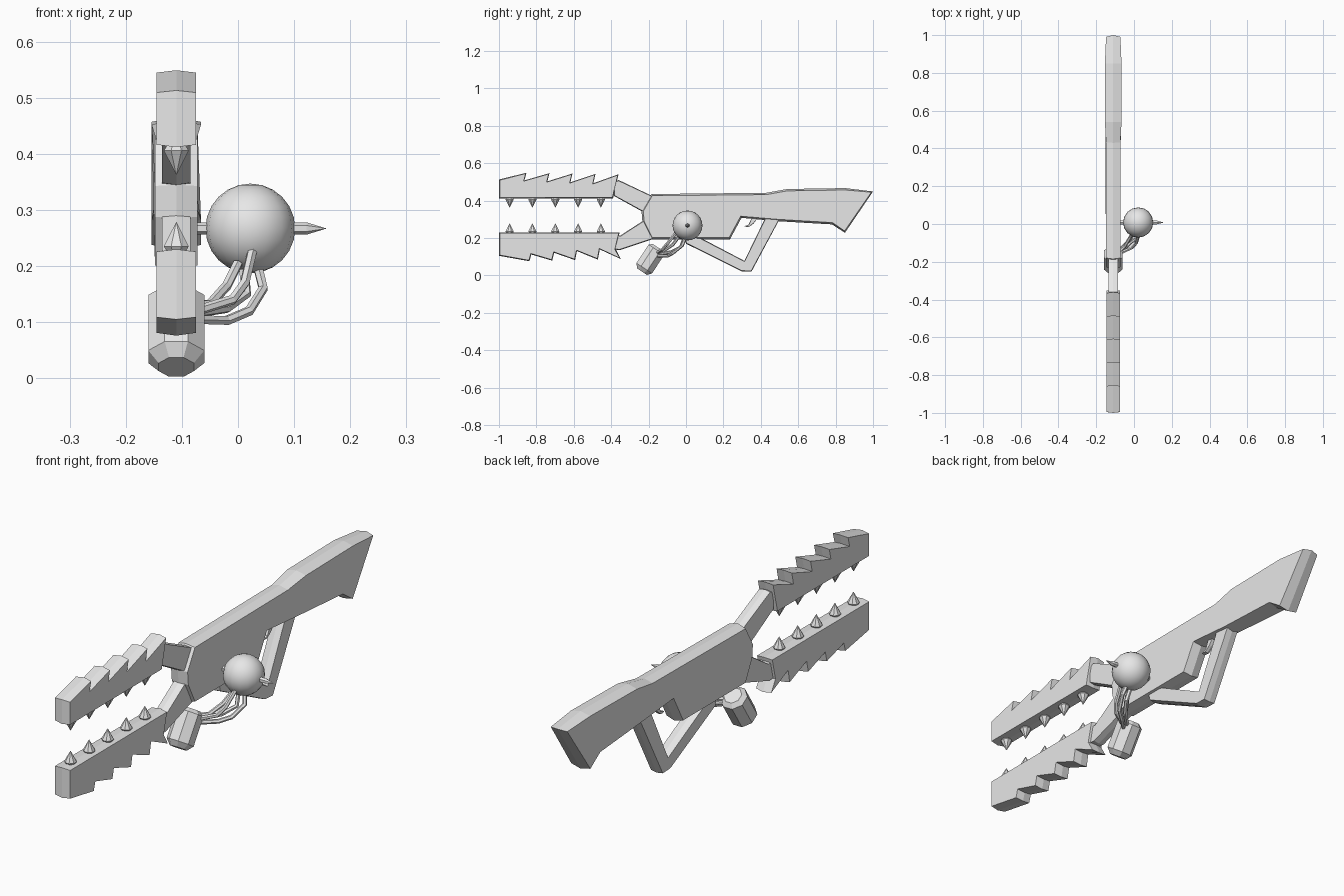
import bpy
import bmesh
import math
from mathutils import Vector

cube = bpy.data.objects.get("Cube")
if cube:
    bpy.data.objects.remove(cube, do_unlink=True)

MID = -0.11  # x of the weapon's centre plane

grey = bpy.data.materials.new("plain_grey")
grey.use_nodes = True
grey.diffuse_color = (0.8, 0.8, 0.8, 1)
bsdf = next(n for n in grey.node_tree.nodes if n.type == 'BSDF_PRINCIPLED')
bsdf.inputs["Base Color"].default_value = (0.8, 0.8, 0.8, 1)


def finish(name, bm):
    bmesh.ops.recalc_face_normals(bm, faces=bm.faces)
    mesh = bpy.data.meshes.new(name)
    bm.to_mesh(mesh)
    bm.free()
    mesh.materials.append(grey)
    obj = bpy.data.objects.new(name, mesh)
    bpy.context.collection.objects.link(obj)
    return obj


def plate(name, points, half, crown=0.006):
    """Slab from a (y, z) outline; the rim is crowned along the middle."""
    pts = [Vector(p) for p in points]
    n = len(pts)
    area = sum(pts[i - 1].cross(pts[i]) for i in range(n))
    turn = 1 if area > 0 else -1
    inner = []
    for i, p in enumerate(pts):
        a = (p - pts[i - 1]).normalized()
        b = (pts[(i + 1) % n] - p).normalized()
        normal = Vector((-a.y - b.y, a.x + b.x)) * turn
        inner.append(p + normal.normalized() * crown)
    width = half if callable(half) else (lambda y: half)
    bm = bmesh.new()
    rows = []
    for side, outline in ((-1, inner), (0, pts), (1, inner)):
        rows.append([bm.verts.new((MID + side * width(p.x), p.x, p.y)) for p in outline])
    for low, high in zip(rows, rows[1:]):
        for i in range(n):
            bm.faces.new((low[i - 1], low[i], high[i], high[i - 1]))
    bm.faces.new(rows[0])
    bm.faces.new(rows[2])
    return finish(name, bm)


def lathe(name, rings, origin, direction, sides):
    """Spin (radius, distance) rings about an axis; zero radius is a tip."""
    turn = Vector(direction).to_track_quat('Z', 'Y')
    bm = bmesh.new()
    rows = []
    for radius, dist in rings:
        row = []
        for i in range(sides if radius else 1):
            a = math.tau * (i + 0.5) / sides
            local = Vector((radius * math.cos(a), radius * math.sin(a), dist))
            row.append(bm.verts.new(Vector(origin) + turn @ local))
        rows.append(row)
    for low, high in zip(rows, rows[1:]):
        for i in range(sides):
            if len(high) == 1:
                bm.faces.new((low[i - 1], low[i], high[0]))
            else:
                bm.faces.new((low[i - 1], low[i], high[i], high[i - 1]))
    for row in (rows[0], rows[-1]):
        if len(row) > 1:
            bm.faces.new(row)
    return finish(name, bm)


# Receiver and stock in one slab, wider towards the butt
def body_width(y):
    if y > 0.95:
        return 0.038
    return 0.044 if y > 0.5 else 0.038


plate("body_and_stock", [
    (-0.185, 0.435), (0.43, 0.442), (0.54, 0.462), (0.85, 0.467), (1.0, 0.449),
    (0.85, 0.228), (0.78, 0.273), (0.49, 0.29), (0.297, 0.308),
    (0.235, 0.193), (-0.185, 0.193), (-0.233, 0.285), (-0.238, 0.345)],
    body_width, 0.01)

# Bent hand guard under the body
plate("hand_guard", [
    (-0.01, 0.21), (0.0, 0.17), (0.297, 0.022), (0.35, 0.02), (0.5, 0.3),
    (0.425, 0.31), (0.312, 0.078), (0.08, 0.2)], 0.027, 0.004)

# Trigger
plate("trigger", [
    (0.31, 0.262), (0.335, 0.272), (0.352, 0.31), (0.385, 0.31),
    (0.362, 0.278), (0.335, 0.258)], 0.01, 0.002)

# Arms carrying the jaws
plate("upper_arm", [
    (-0.385, 0.5), (-0.36, 0.51), (-0.16, 0.415), (-0.2, 0.34), (-0.24, 0.345),
    (-0.385, 0.425)], 0.025, 0.004)
plate("lower_arm", [
    (-0.39, 0.214), (-0.35, 0.214), (-0.233, 0.29), (-0.2, 0.3), (-0.16, 0.2),
    (-0.195, 0.188), (-0.355, 0.135), (-0.39, 0.14)], 0.025, 0.004)

# Saw-backed jaws
upper = [(-1.0, 0.412), (-1.0, 0.513)]
lower = [(-1.0, 0.23), (-1.0, 0.105)]
for i in range(5):
    upper.append((-0.853 + 0.123 * i, 0.549 - 0.002 * i))
    lower.append((-0.837 + 0.122 * i, 0.076 + 0.003 * i))
    if i < 4:
        upper.append((-0.864 + 0.123 * i, 0.508 - 0.005 * i))
        lower.append((-0.827 + 0.122 * i, 0.112 + 0.009 * i))
upper += [(-0.39, 0.412)]
lower += [(-0.375, 0.14), (-0.355, 0.23)]
plate("upper_jaw", upper, 0.035)
plate("lower_jaw", lower, 0.035)

# Spiked teeth facing each other
tooth = [(0.013, -0.008), (0.024, 0.008), (0, 0.052)]
for i in range(5):
    y = -0.943 + 0.122 * i
    lathe(f"upper_tooth_{i + 1}", tooth, (MID, y, 0.414), (0, 0, -1), 8)
    lathe(f"lower_tooth_{i + 1}", tooth, (MID, y, 0.227), (0, 0, 1), 8)

# Round tank on its spiked axle
bm = bmesh.new()
bmesh.ops.create_uvsphere(bm, u_segments=16, v_segments=12, radius=0.08)
tank = finish("round_tank", bm)
tank.location = (0.022, 0.008, 0.267)
for poly in tank.data.polygons:
    poly.use_smooth = True
lathe("tank_axle", [(0.011, -0.12), (0.011, 0.1), (0, 0.136)],
      (0.022, 0.008, 0.267), (1, 0, 0), 6)

# Canister slung below the body
bottom, top = Vector((MID, -0.235, 0.02)), Vector((MID, -0.15, 0.15))
length = (top - bottom).length
lathe("canister", [(0.034, 0), (0.054, 0.022), (0.054, length - 0.015), (0.036, length)],
      bottom, top - bottom, 8)

# Hoses from the tank to the canister
hoses = [
    [(0.025, -0.055, 0.225), (0.012, -0.1, 0.17), (-0.01, -0.125, 0.14), (-0.075, -0.155, 0.12)],
    [(0.035, -0.005, 0.2), (0.045, -0.02, 0.16), (0.02, -0.07, 0.12),
     (-0.02, -0.1, 0.103), (-0.08, -0.16, 0.105)],
    [(0, -0.04, 0.205), (-0.02, -0.07, 0.165), (-0.05, -0.12, 0.132), (-0.085, -0.15, 0.13)],
    [(0.01, -0.01, 0.2), (0.015, -0.03, 0.15), (-0.02, -0.08, 0.125), (-0.085, -0.145, 0.115)],
]
for number, path in enumerate(hoses, 1):
    name = f"hose_{number}"
    curve = bpy.data.curves.new(name, 'CURVE')
    curve.dimensions = '3D'
    curve.bevel_depth = 0.009
    curve.bevel_resolution = 1
    curve.use_fill_caps = True
    spline = curve.splines.new('POLY')
    spline.points.add(len(path) - 1)
    for point, co in zip(spline.points, path):
        point.co = (*co, 1)
    curve.materials.append(grey)
    hose = bpy.data.objects.new(name, curve)
    bpy.context.collection.objects.link(hose)
    bpy.ops.object.select_all(action='DESELECT')
    hose.select_set(True)
    bpy.context.view_layer.objects.active = hose
    bpy.ops.object.convert(target='MESH')
    for poly in hose.data.polygons:
        poly.use_smooth = False
